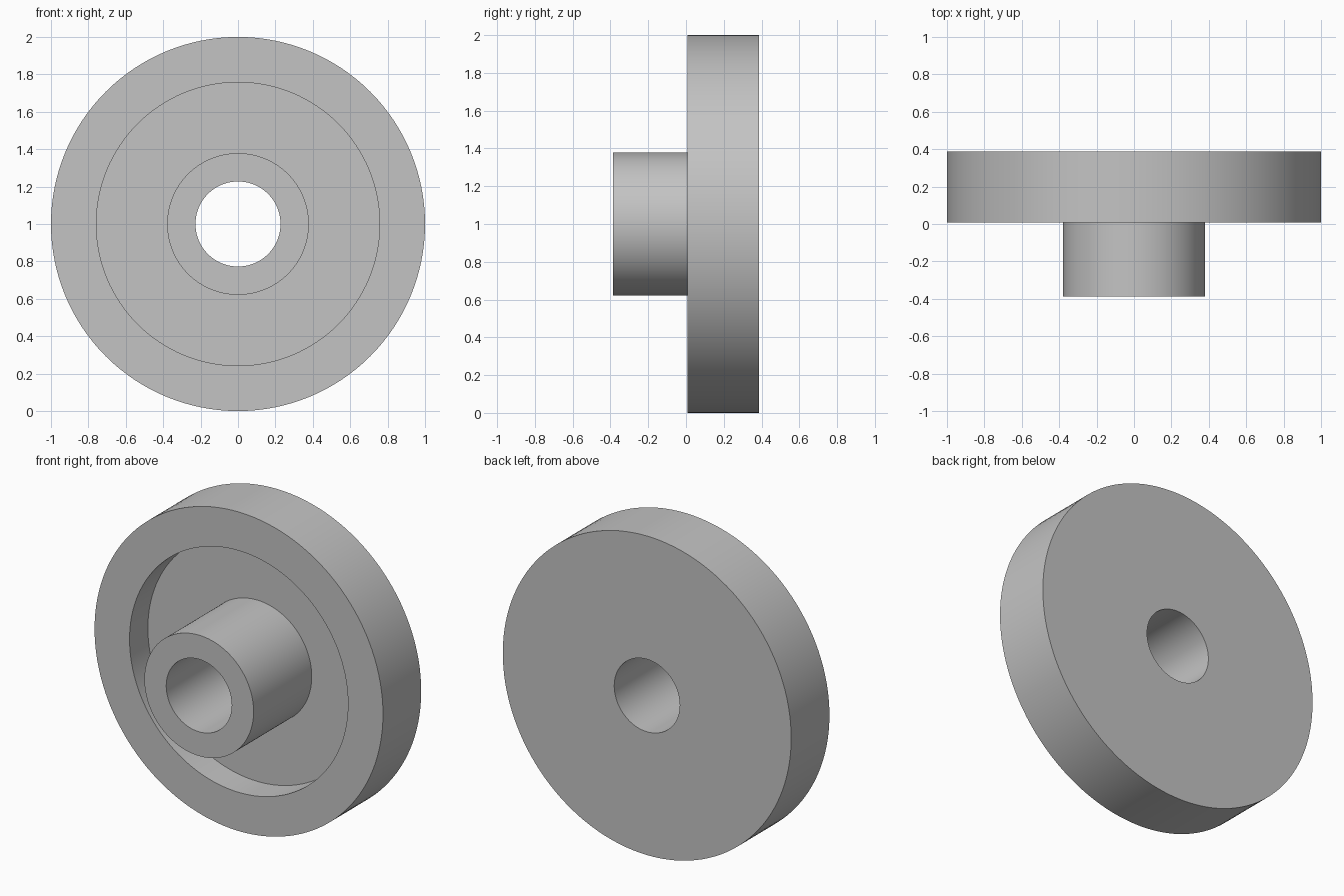
import bpy
import bmesh
from math import pi, radians
from mathutils import Matrix, Vector

cube = bpy.data.objects.get("Cube")
if cube:
    bpy.data.objects.remove(cube, do_unlink=True)

SEGMENTS = 128
UNIT = 1 / 66          # outer radius is 66 units
HALF_DEPTH = 25.5      # overall depth is 51 units

grey = bpy.data.materials.new("plain grey")
grey.use_nodes = True
colour = (0.55, 0.55, 0.55, 1)
grey.diffuse_color = colour
grey.node_tree.nodes["Principled BSDF"].inputs["Base Color"].default_value = colour

# Closed cross-section as (radius, depth measured from the hub's front face)
profile = [
    (15, 0), (25, 0),        # hub face
    (25, 38), (50, 38),      # hub side and recess floor
    (50, 26), (66, 26),      # recess wall and rim face
    (66, 51), (15, 51),      # rim side and back face
]

# Revolve the section about the y axis
bm = bmesh.new()
verts = [bm.verts.new(Vector((r, d - HALF_DEPTH, 0)) * UNIT) for r, d in profile]
edges = [bm.edges.new((v, verts[(i + 1) % len(verts)])) for i, v in enumerate(verts)]
bmesh.ops.spin(bm, geom=verts + edges, cent=(0, 0, 0), axis=(0, 1, 0),
               angle=2 * pi, steps=SEGMENTS, use_duplicate=False)
bmesh.ops.remove_doubles(bm, verts=bm.verts, dist=0.0001)
bmesh.ops.recalc_face_normals(bm, faces=bm.faces)
bmesh.ops.transform(bm, matrix=Matrix.Translation((0, 0, 1)), verts=bm.verts)

mesh = bpy.data.meshes.new("flanged_wheel")
bm.to_mesh(mesh)
bm.free()
mesh.materials.append(grey)
wheel = bpy.data.objects.new("flanged_wheel", mesh)
bpy.context.collection.objects.link(wheel)

# Smooth round walls, crisp rims
bpy.ops.object.select_all(action="DESELECT")
wheel.select_set(True)
bpy.context.view_layer.objects.active = wheel
bpy.ops.object.shade_smooth_by_angle(angle=radians(30))
